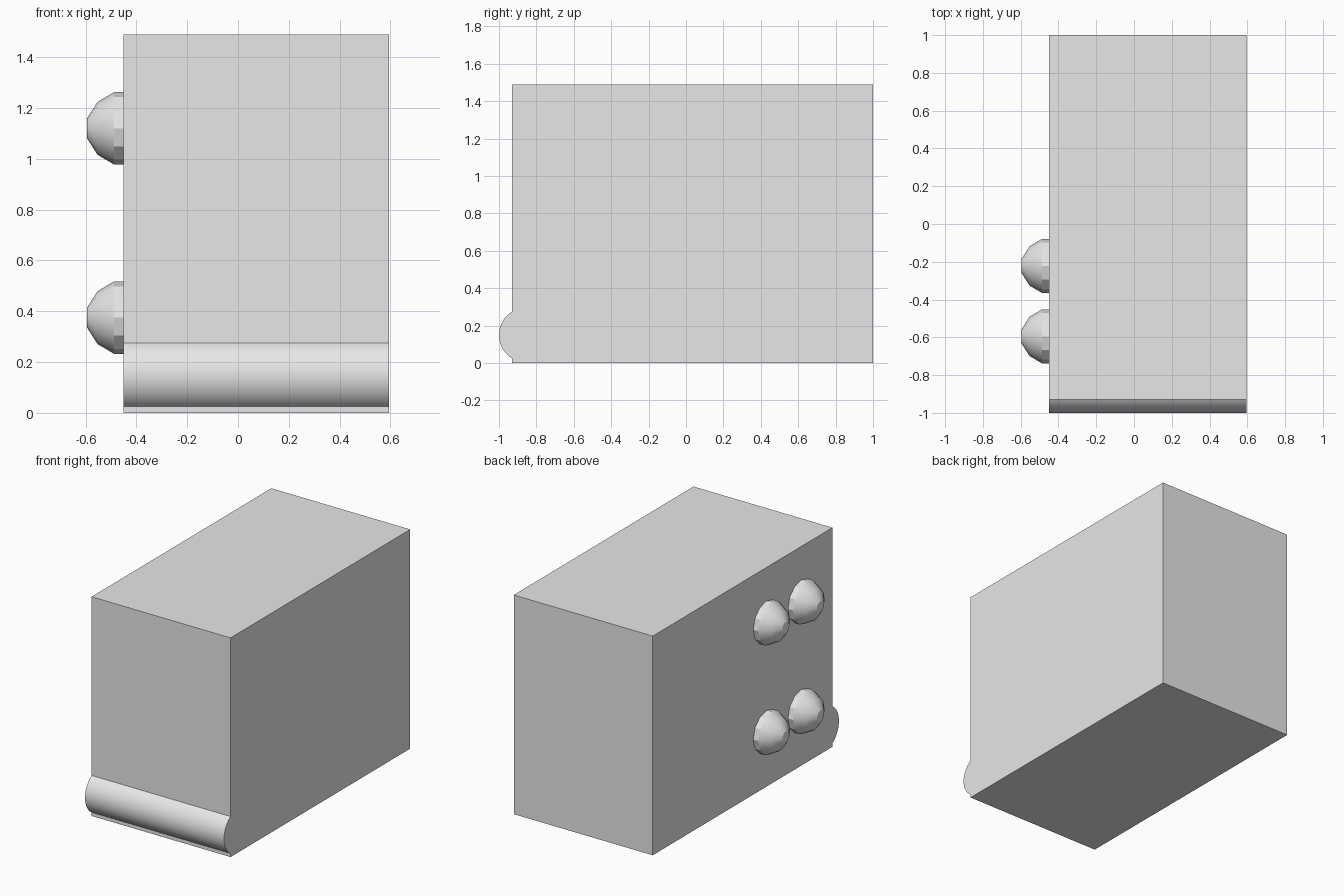
import bpy
import bmesh
from math import asin, cos, sin, pi
from mathutils import Matrix

if "Cube" in bpy.data.objects:
    bpy.data.objects.remove(bpy.data.objects["Cube"], do_unlink=True)

grey = bpy.data.materials.new("light_grey")
grey.use_nodes = True
grey.diffuse_color = (0.8, 0.8, 0.8, 1)
grey.node_tree.nodes["Principled BSDF"].inputs["Base Color"].default_value = grey.diffuse_color

LEFT, RIGHT = 0.595, -0.45
FRONT, BACK, TOP = -0.93, 1.0, 1.49


def finish(bm, name, smooth_angle=None):
    """Turn a bmesh into a grey object, optionally smooth shaded."""
    bmesh.ops.recalc_face_normals(bm, faces=bm.faces)
    mesh = bpy.data.meshes.new(name)
    bm.to_mesh(mesh)
    bm.free()
    mesh.materials.append(grey)
    obj = bpy.data.objects.new(name, mesh)
    bpy.context.collection.objects.link(obj)
    if smooth_angle:
        bpy.ops.object.select_all(action="DESELECT")
        obj.select_set(True)
        bpy.context.view_layer.objects.active = obj
        bpy.ops.object.shade_smooth_by_angle(angle=smooth_angle)
    return obj


# Main block
bm = bmesh.new()
bmesh.ops.create_cube(bm, size=1)
bmesh.ops.scale(bm, vec=(LEFT - RIGHT, BACK - FRONT, TOP), verts=bm.verts)
bmesh.ops.translate(bm, vec=((LEFT + RIGHT) / 2, (FRONT + BACK) / 2, TOP / 2), verts=bm.verts)
finish(bm, "main_block")

# Rounded bar along the lower front edge: an arc segment swept across the width
bm = bmesh.new()
radius, bar_y, bar_z, steps = 0.147, -0.853, 0.15, 24
half = pi / 2 - asin((bar_y - FRONT) / radius)
arc = []
for i in range(steps + 1):
    a = -half + 2 * half * i / steps
    arc.append(bm.verts.new((RIGHT, bar_y - radius * cos(a), bar_z + radius * sin(a))))
end = bm.faces.new(arc)
swept = bmesh.ops.extrude_face_region(bm, geom=[end], use_keep_orig=True)
bmesh.ops.translate(bm, vec=(LEFT - RIGHT, 0, 0),
                    verts=[g for g in swept["geom"] if isinstance(g, bmesh.types.BMVert)])
finish(bm, "front_bar", 0.6)

# Four faceted domes on the right side, each a profile turned around x
dome_profile = [(0.145, 0), (0.145, 0.038), (0.103, 0.104), (0.038, 0.1425), (-0.005, 0.1425)]
for row, z in (("lower", 0.375), ("upper", 1.12)):
    for place, y in (("front", -0.595), ("rear", -0.222)):
        bm = bmesh.new()
        verts = [bm.verts.new((-out, 0, r)) for out, r in dome_profile]
        edges = [bm.edges.new(pair) for pair in zip(verts, verts[1:])]
        bmesh.ops.spin(bm, geom=verts + edges, cent=(0, 0, 0), axis=(1, 0, 0),
                       angle=2 * pi, steps=12, use_duplicate=False)
        bmesh.ops.remove_doubles(bm, verts=bm.verts, dist=0.0005)
        bmesh.ops.transform(bm, matrix=Matrix.Translation((RIGHT, y, z)), verts=bm.verts)
        finish(bm, f"{row}_{place}_dome", 0.5)
